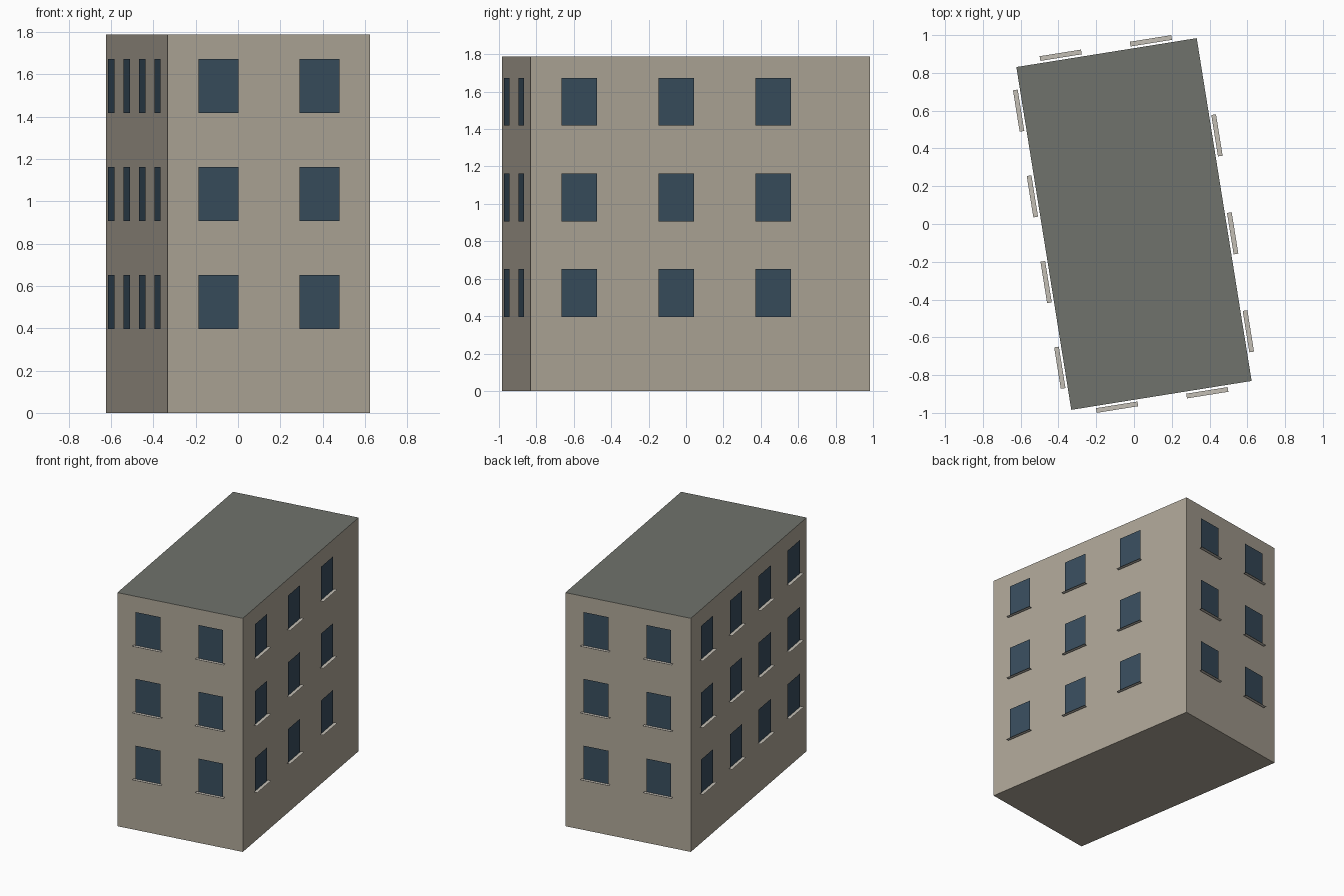
import bpy, math
from mathutils import Matrix, Vector

if "Cube" in bpy.data.objects:
    bpy.data.objects.remove(bpy.data.objects["Cube"])

W, D, H = 0.967, 1.838, 1.787          # building footprint and height
TURN = math.radians(9.1)               # building is turned on its plot
WIN_W, WIN_H = 0.192, 0.255
SILL_W, GAP, SILL_OUT = 0.222, 0.012, 0.037
FLOORS = [0.396 + 0.511 * i for i in range(3)]


def material(name, rgb):
    m = bpy.data.materials.new(name)
    m.diffuse_color = (*rgb, 1)
    m.use_nodes = True
    m.node_tree.nodes["Principled BSDF"].inputs["Base Color"].default_value = m.diffuse_color
    return m


def build(name, quads, mat, angle=TURN):
    """One mesh object from a list of four-cornered faces, turned about z."""
    rot = Matrix.Rotation(angle, 3, 'Z')
    verts = [rot @ Vector(p) for q in quads for p in q]
    faces = [range(4 * i, 4 * i + 4) for i in range(len(quads))]
    me = bpy.data.meshes.new(name)
    me.from_pydata(verts, [], [list(f) for f in faces])
    me.materials.append(mat)
    ob = bpy.data.objects.new(name, me)
    bpy.context.collection.objects.link(ob)
    return ob


wall_mat = material("plaster", (0.42, 0.38, 0.31))
roof_mat = material("roofing", (0.16, 0.17, 0.15))
glass_mat = material("glass", (0.04, 0.075, 0.11))
sill_mat = material("sill_stone", (0.55, 0.52, 0.46))

# Flat roof and underside
w, d = W / 2, D / 2
build("roof", [[(-w, -d, H), (w, -d, H), (w, d, H), (-w, d, H)]], roof_mat)
build("underside", [[(-w, d, 0), (w, d, 0), (w, -d, 0), (-w, -d, 0)]], wall_mat)


def columns(length, slots, count):
    return [(i + 0.5) / slots * length - length / 2 for i in range(count)]


# Each side: name, wall length, distance from centre, window columns
sides = [
    ("front", W, d, columns(W, 2, 2)),
    ("right", D, w, columns(D, 3.5, 3)),
    ("back", W, d, columns(W, 2, 2)),
    ("left", D, w, columns(D, 4, 4)),
]
for k, (side, length, dist, cols) in enumerate(sides):
    angle = TURN + k * math.pi / 2
    h = length / 2
    build(side + "_wall", [[(-h, -dist, 0), (h, -dist, 0), (h, -dist, H), (-h, -dist, H)]],
          wall_mat, angle)

    # Window panes just off the wall, each with a thin ledge under it
    panes, sills = [], []
    y0, y1 = -dist - GAP, -dist - SILL_OUT
    for z in FLOORS:
        for u in cols:
            a, b = u - WIN_W / 2, u + WIN_W / 2
            panes.append([(a, y0, z), (b, y0, z), (b, y0, z + WIN_H), (a, y0, z + WIN_H)])
            a, b = u - SILL_W / 2, u + SILL_W / 2
            sills.append([(a, y1, z), (b, y1, z), (b, y0, z), (a, y0, z)])
    build(side + "_windows", panes, glass_mat, angle)
    build(side + "_sills", sills, sill_mat, angle)
